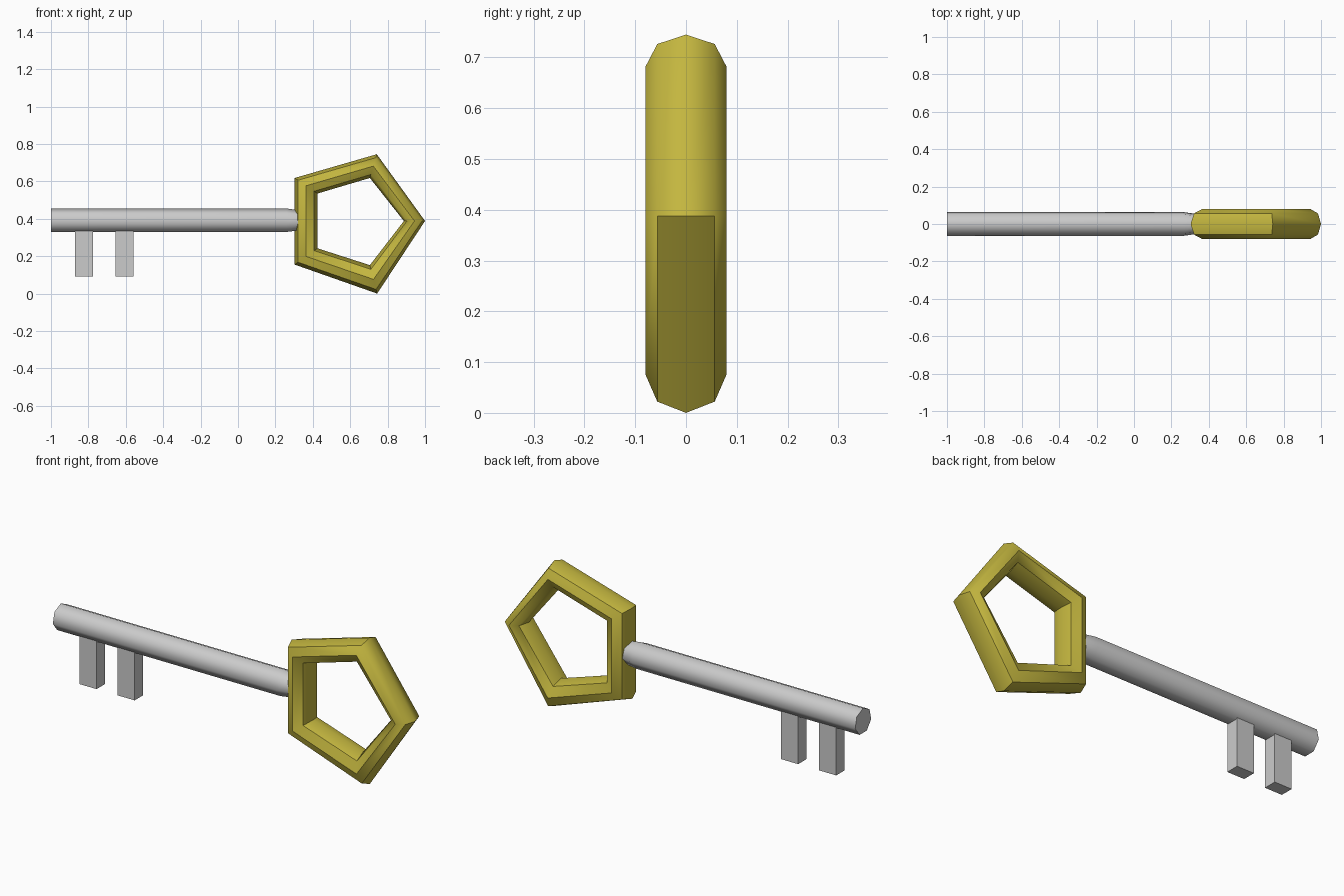
import bpy, bmesh, math

if "Cube" in bpy.data.objects:
    bpy.data.objects.remove(bpy.data.objects["Cube"])


def make_object(name, bm, smooth_angle):
    bmesh.ops.recalc_face_normals(bm, faces=bm.faces)
    mesh = bpy.data.meshes.new(name)
    bm.to_mesh(mesh)
    bm.free()
    obj = bpy.data.objects.new(name, mesh)
    bpy.context.collection.objects.link(obj)
    bpy.ops.object.select_all(action='DESELECT')
    obj.select_set(True)
    bpy.context.view_layer.objects.active = obj
    bpy.ops.object.shade_smooth_by_angle(angle=math.radians(smooth_angle))
    return obj


def bridge(bm, rings, closed):
    # Joins consecutive vertex loops with quads
    n = len(rings[0])
    for k in range(len(rings) if closed else len(rings) - 1):
        a, b = rings[k], rings[(k + 1) % len(rings)]
        for i in range(n):
            j = (i + 1) % n
            bm.faces.new((a[i], a[j], b[j], b[i]))


# Bow: five-cornered ring with an eight-sided section
outer = [(1.0, .388), (.742, .745), (.303, .618), (.303, .155), (.744, 0)]
inner = [(.887, .388), (.705, .618), (.425, .535), (.425, .242), (.705, .152)]
bm = bmesh.new()
rings = []
for (ox, oz), (ix, iz) in zip(outer, inner):
    ring = []
    for k in range(8):
        a = k * math.tau / 8
        t = (1 - math.cos(a)) / 2
        ring.append(bm.verts.new((ox + (ix - ox) * t, .08 * math.sin(a), oz + (iz - oz) * t)))
    rings.append(ring)
bridge(bm, rings, True)
bow = make_object("bow", bm, 42)
gold = bpy.data.materials.new("gold")
gold.diffuse_color = (.55, .47, .05, 1)
gold.use_nodes = True
gold.node_tree.nodes["Principled BSDF"].inputs["Base Color"].default_value = gold.diffuse_color
bow.data.materials.append(gold)

# Shaft: seven-sided rod, flat underneath, narrowing where it meets the bow
bm = bmesh.new()
rings = []
for x, r in [(-1, .066), (.26, .066), (.32, .057)]:
    rings.append([bm.verts.new((x, r * math.sin(i * math.tau / 7),
                                .389 + r * math.cos(i * math.tau / 7))) for i in range(7)])
bridge(bm, rings, False)
bm.faces.new(rings[0])
bm.faces.new(rings[-1])
make_object("shaft", bm, 60)

# Teeth: two blocks hanging under the far end of the shaft
for name, x in [("tooth_outer", -.823), ("tooth_inner", -.608)]:
    bm = bmesh.new()
    bmesh.ops.create_cube(bm, size=1)
    bmesh.ops.scale(bm, vec=(.096, .066, .25), verts=bm.verts)
    bmesh.ops.translate(bm, vec=(x, 0, .215), verts=bm.verts)
    make_object(name, bm, 30)
